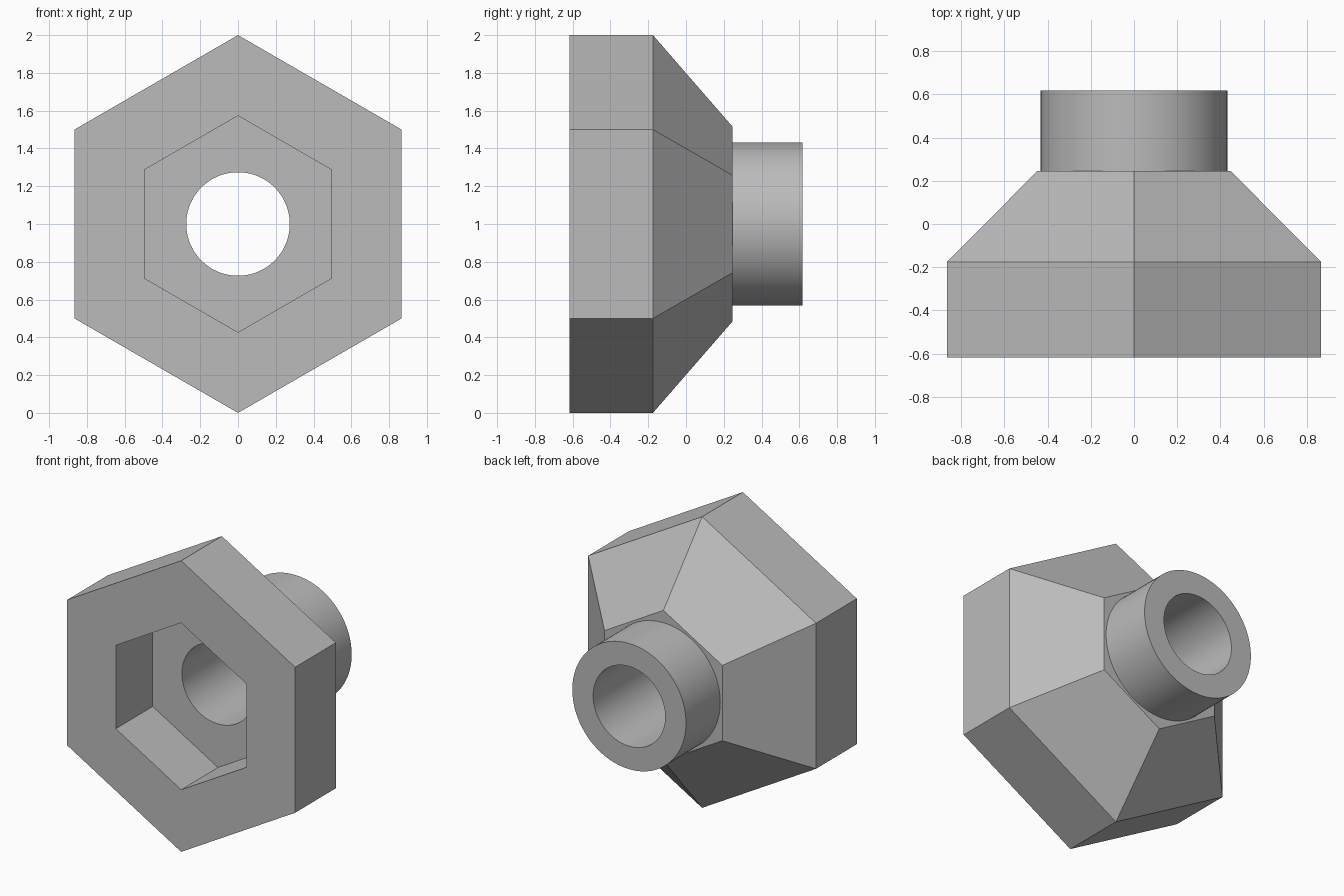
import bpy
import bmesh
import math

cube = bpy.data.objects.get("Cube")
if cube:
    bpy.data.objects.remove(cube, do_unlink=True)

metal = bpy.data.materials.new("grey metal")
metal.use_nodes = True
colour = (0.5, 0.5, 0.5, 1)
metal.diffuse_color = colour
metal.node_tree.nodes["Principled BSDF"].inputs["Base Color"].default_value = colour


def lathe_prism(name, sides, rings):
    """Closed solid along y from (radius, y) rings, one corner pointing up."""
    bm = bmesh.new()
    loops = []
    for radius, y in rings:
        loops.append([bm.verts.new((radius * math.sin(math.tau * i / sides), y,
                                    1 + radius * math.cos(math.tau * i / sides)))
                      for i in range(sides)])
    for a, b in zip(loops, loops[1:]):
        for i in range(sides):
            j = (i + 1) % sides
            bm.faces.new((a[i], a[j], b[j], b[i]))
    bm.faces.new(loops[0])
    bm.faces.new(loops[-1])
    bmesh.ops.recalc_face_normals(bm, faces=bm.faces)
    mesh = bpy.data.meshes.new(name)
    bm.to_mesh(mesh)
    bm.free()
    mesh.materials.append(metal)
    obj = bpy.data.objects.new(name, mesh)
    bpy.context.collection.objects.link(obj)
    return obj


def combine(target, tool, operation):
    """Apply a boolean and discard the tool object."""
    bpy.context.view_layer.objects.active = target
    mod = target.modifiers.new(operation.lower(), "BOOLEAN")
    mod.operation = operation
    mod.solver = "EXACT"
    mod.object = tool
    bpy.ops.object.modifier_apply(modifier=mod.name)
    bpy.data.objects.remove(tool, do_unlink=True)


# Hexagonal body with a tapered back
body = lathe_prism("hex_fitting", 6, [(1, -0.617), (1, -0.175), (0.517, 0.245)])

# Round collar behind the taper
combine(body, lathe_prism("collar", 96, [(0.432, 0.1), (0.432, 0.617)]), "UNION")

# Hexagonal socket in the front, then the through bore
combine(body, lathe_prism("socket_cutter", 6, [(0.573, -0.8), (0.573, -0.217)]), "DIFFERENCE")
combine(body, lathe_prism("bore_cutter", 96, [(0.274, -0.5), (0.274, 0.8)]), "DIFFERENCE")

# Smooth round walls, sharp hexagon edges
bpy.ops.object.select_all(action="DESELECT")
body.select_set(True)
bpy.context.view_layer.objects.active = body
bpy.ops.object.shade_smooth_by_angle(angle=math.radians(30))
